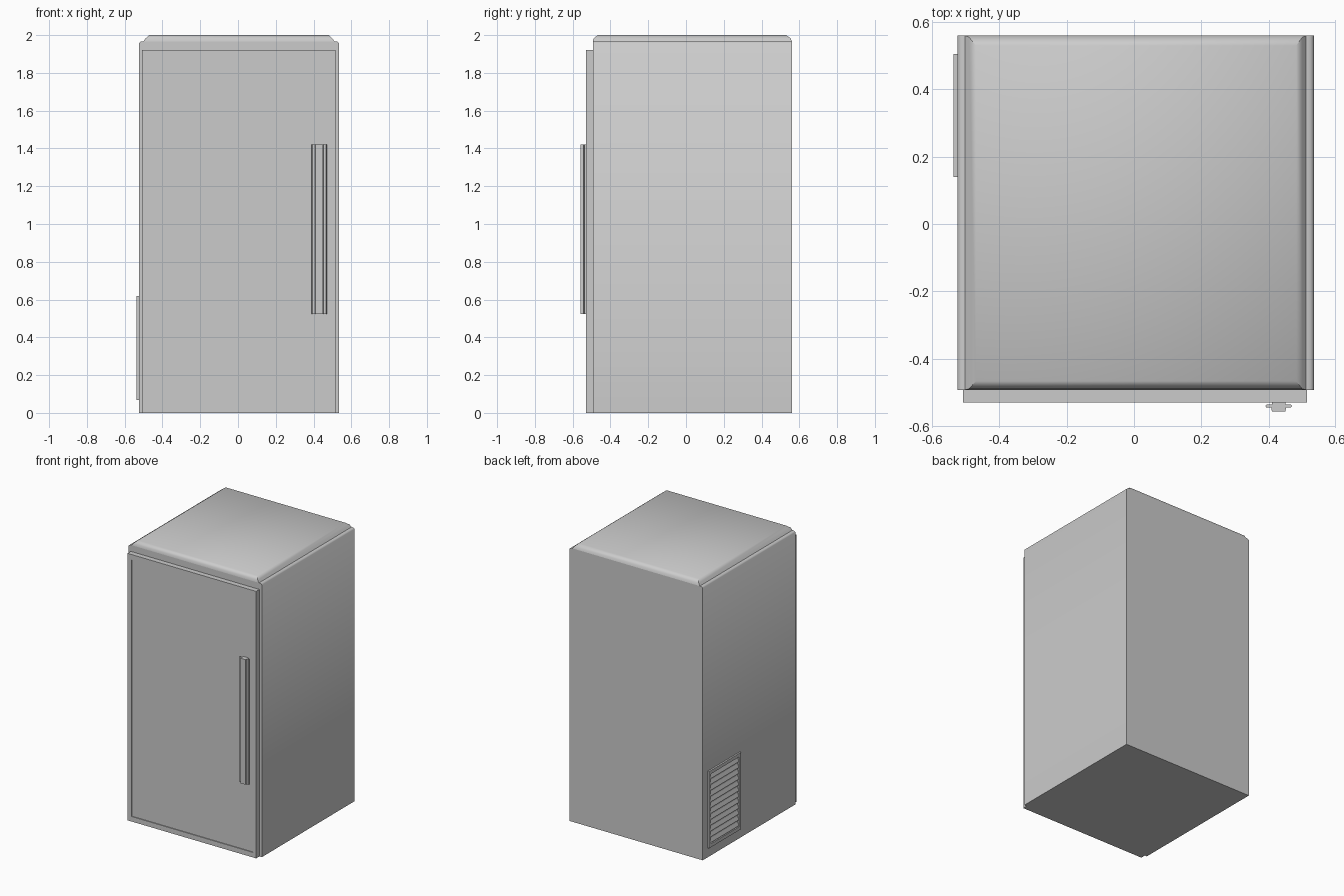
import bpy, bmesh, math

if "Cube" in bpy.data.objects:
    bpy.data.objects.remove(bpy.data.objects["Cube"])


def make(name, verts, faces, smooth=None):
    me = bpy.data.meshes.new(name)
    me.from_pydata(verts, [], faces)
    bm = bmesh.new()
    bm.from_mesh(me)
    bmesh.ops.recalc_face_normals(bm, faces=bm.faces)
    bm.to_mesh(me)
    bm.free()
    ob = bpy.data.objects.new(name, me)
    bpy.context.collection.objects.link(ob)
    if smooth:
        bpy.ops.object.select_all(action='DESELECT')
        bpy.context.view_layer.objects.active = ob
        ob.select_set(True)
        bpy.ops.object.shade_smooth_by_angle(angle=math.radians(smooth))
    return ob


def loft(name, rings, smooth=None):
    """Skin equal-length rings of points and cap both ends."""
    n = len(rings[0])
    verts = [p for r in rings for p in r]
    faces = [(k * n + i, k * n + (i + 1) % n, (k + 1) * n + (i + 1) % n, (k + 1) * n + i)
             for k in range(len(rings) - 1) for i in range(n)]
    faces += [tuple(range(n)), tuple(range((len(rings) - 1) * n, len(rings) * n))]
    return make(name, verts, faces, smooth)


def rect_z(x0, x1, y0, y1, z):
    return [(x0, y0, z), (x1, y0, z), (x1, y1, z), (x0, y1, z)]


def rect_y(x0, x1, z0, z1, y):
    return [(x0, y, z0), (x1, y, z0), (x1, y, z1), (x0, y, z1)]


def rect_x(y0, y1, z0, z1, x):
    return [(x, y0, z0), (x, y1, z0), (x, y1, z1), (x, y0, z1)]


# Cabinet with stepped sides and a sloped roof edge
loft("cabinet", [
    rect_z(-0.525, 0.535, -0.493, 0.56, 0),
    rect_z(-0.525, 0.535, -0.493, 0.56, 1.957),
    rect_z(-0.515, 0.525, -0.493, 0.56, 1.966),
    rect_z(-0.502, 0.512, -0.493, 0.56, 1.966),
    rect_z(-0.490, 0.500, -0.490, 0.555, 1.982),
    rect_z(-0.470, 0.482, -0.467, 0.53, 2.0)], 50)

# Door with a shallow recessed panel
loft("door", [
    rect_y(-0.508, 0.515, 0.0, 1.92, -0.493),
    rect_y(-0.508, 0.515, 0.0, 1.92, -0.53),
    rect_y(-0.476, 0.491, 0.036, 1.88, -0.53),
    rect_y(-0.476, 0.491, 0.036, 1.88, -0.524)])

# Handle: stepped profile, mirrored about its centre line, extruded upwards
half = [(0.020, -0.522), (0.020, -0.537), (0.036, -0.537), (0.040, -0.541),
        (0.036, -0.546), (0.022, -0.546), (0.020, -0.558)]
outline = half + [(-x, y) for x, y in reversed(half)]
loft("door_handle", [[(0.43 + x, y, z) for x, y in outline] for z in (0.523, 1.422)])

# Side vent: picture frame on the left side
Y0, Y1, Z0, Z1, B = 0.14, 0.505, 0.068, 0.62, 0.025
loft("vent_frame", [
    rect_x(Y0, Y1, Z0, Z1, -0.523),
    rect_x(Y0, Y1, Z0, Z1, -0.537),
    rect_x(Y0 + B, Y1 - B, Z0 + B, Z1 - B, -0.537),
    rect_x(Y0 + B, Y1 - B, Z0 + B, Z1 - B, -0.526)])

# Vent louvres: tilted slats in an even stack
count = 12
step = (Z1 - Z0 - 2 * B) / count
for i in range(count):
    z = Z0 + B + i * step
    prof = [(-0.525, z + 0.036), (-0.535, z + 0.012), (-0.535, z + 0.006), (-0.525, z + 0.006)]
    loft(f"vent_slat_{i + 1}", [[(x, y, h) for x, h in prof] for y in (Y0 + B, Y1 - B)])
